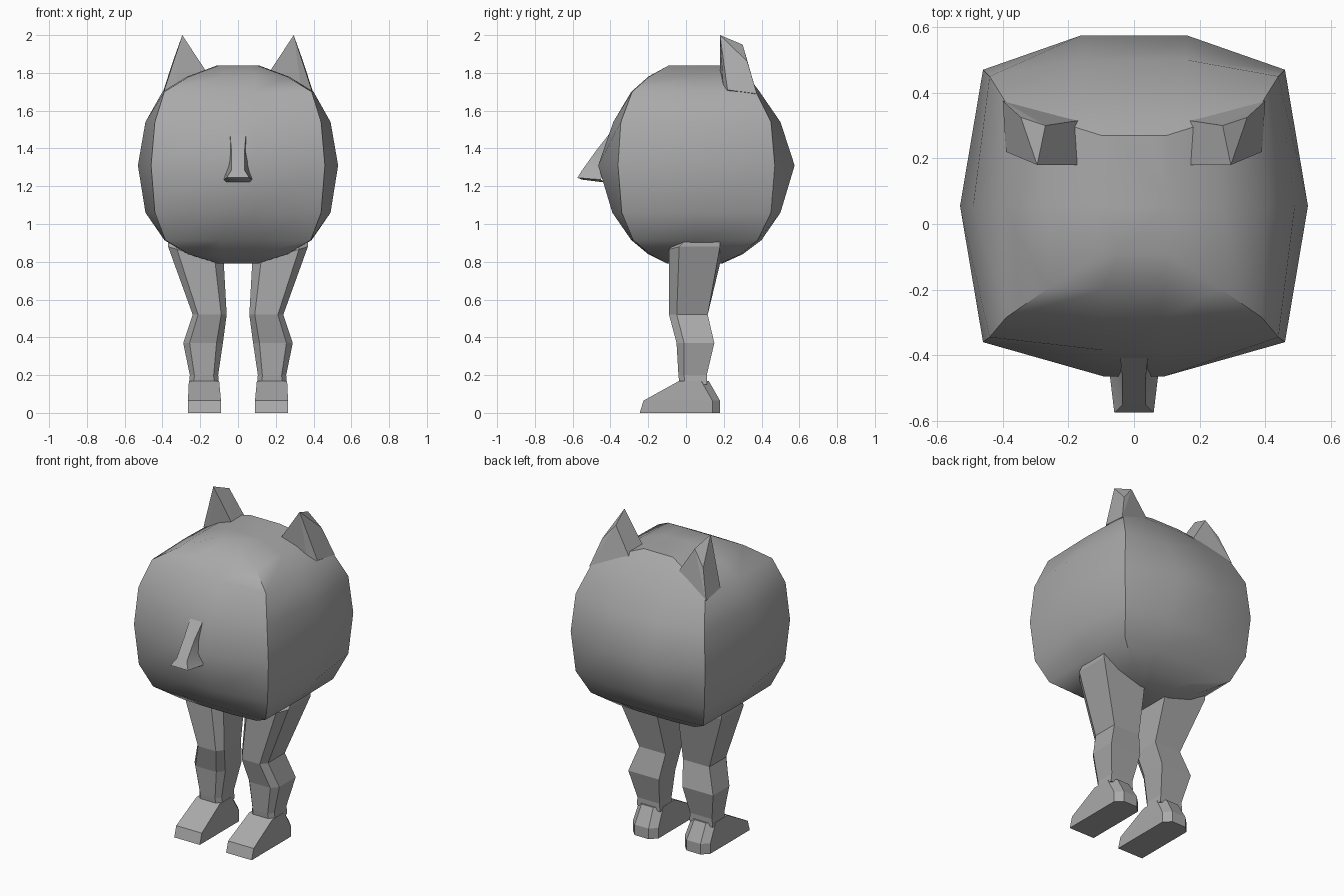
import bpy, bmesh, math

cube = bpy.data.objects.get("Cube")
if cube:
    bpy.data.objects.remove(cube, do_unlink=True)

grey = bpy.data.materials.new("plain grey")
grey.use_nodes = True
COLOUR = (0.4, 0.4, 0.4, 1)
grey.diffuse_color = COLOUR
grey.node_tree.nodes["Principled BSDF"].inputs["Base Color"].default_value = COLOUR


def finish(name, bm, smooth=None):
    bmesh.ops.recalc_face_normals(bm, faces=bm.faces)
    mesh = bpy.data.meshes.new(name)
    bm.to_mesh(mesh)
    bm.free()
    mesh.materials.append(grey)
    ob = bpy.data.objects.new(name, mesh)
    bpy.context.collection.objects.link(ob)
    if smooth:
        bpy.ops.object.select_all(action='DESELECT')
        ob.select_set(True)
        bpy.context.view_layer.objects.active = ob
        bpy.ops.object.shade_smooth_by_angle(angle=math.radians(smooth))
    return ob


def loft(name, rings, smooth=None):
    """Skin a stack of rings and cap both ends."""
    bm = bmesh.new()
    rows = [[bm.verts.new(p) for p in ring] for ring in rings]
    n = len(rows[0])
    for a, b in zip(rows, rows[1:]):
        for i in range(n):
            j = (i + 1) % n
            bm.faces.new((a[i], a[j], b[j], b[i]))
    bm.faces.new(rows[0])
    bm.faces.new(rows[-1])
    return finish(name, bm, smooth)


def hull(name, points):
    bm = bmesh.new()
    verts = [bm.verts.new(p) for p in points]
    res = bmesh.ops.convex_hull(bm, input=verts)
    junk = {v for v in res["geom_interior"] if isinstance(v, bmesh.types.BMVert)}
    bmesh.ops.delete(bm, geom=list(junk), context='VERTS')
    return finish(name, bm)


# Body: bulging box, one ring per height
def body_ring(z, corner_x, side_x, front_corner, front, back_corner, back):
    fx, bx = min(0.09, corner_x * 0.5), min(0.16, corner_x * 0.5)
    mid = 0.055
    half = [(fx, front), (corner_x, front_corner), (side_x, mid),
            (corner_x, back_corner), (bx, back)]
    return [(x, y, z) for x, y in half] + [(-x, y, z) for x, y in reversed(half)]


loft("body", [body_ring(*r) for r in (
    (0.79, 0.10, 0.11, -0.10, -0.10, 0.18, 0.19),
    (0.84, 0.26, 0.27, -0.19, -0.20, 0.29, 0.30),
    (0.915, 0.385, 0.39, -0.28, -0.29, 0.38, 0.40),
    (1.06, 0.44, 0.49, -0.34, -0.39, 0.45, 0.50),
    (1.31, 0.46, 0.53, -0.36, -0.465, 0.47, 0.575),
    (1.54, 0.44, 0.49, -0.345, -0.385, 0.45, 0.50),
    (1.70, 0.39, 0.40, -0.285, -0.29, 0.37, 0.39),
    (1.78, 0.26, 0.27, -0.195, -0.20, 0.32, 0.33),
    (1.84, 0.10, 0.11, -0.09, -0.09, 0.27, 0.27))], smooth=40)


# Nose: narrow bridge that flares at the tip
def nose_ring(front_x, front_y, front_z, back_x, back_y, back_z):
    return [(front_x, front_y, front_z), (back_x, back_y, back_z),
            (-back_x, back_y, back_z), (-front_x, front_y, front_z)]


loft("nose", [nose_ring(*r) for r in (
    (0.045, -0.38, 1.51, 0.05, -0.33, 1.48),
    (0.035, -0.475, 1.39, 0.045, -0.41, 1.37),
    (0.035, -0.55, 1.285, 0.065, -0.44, 1.27),
    (0.06, -0.575, 1.245, 0.075, -0.45, 1.235),
    (0.05, -0.55, 1.235, 0.06, -0.43, 1.22))], smooth=40)


# Legs: six-sided section with chamfered front edges, outer side raised at the hip
def leg_ring(s, x0, x1, y0, y1, z, rise=0):
    cx, cy = (x1 - x0) * 0.16, (y1 - y0) * 0.2
    pts = [(x0 + cx, y0), (x1 - cx, y0), (x1, y0 + cy),
           (x1, y1), (x0, y1), (x0, y0 + cy)]
    return [(s * x, y, z + rise * (x - x0) / (x1 - x0)) for x, y in pts]


LEG = ((0.10, 0.26, -0.035, 0.11, 0.15), (0.105, 0.255, -0.04, 0.11, 0.20),
       (0.08, 0.29, -0.05, 0.15, 0.37), (0.06, 0.24, -0.09, 0.115, 0.52),
       (0.075, 0.37, -0.09, 0.18, 0.79, 0.09), (0.10, 0.37, -0.04, 0.18, 0.87, 0.05))


# Feet: wedge with chamfered heel
def foot_ring(s, x0, x1, y0, y1, z):
    c = 0.04
    pts = [(x0, y0), (x1, y0), (x1, y1 - c), (x1 - c, y1), (x0 + c, y1), (x0, y1 - c)]
    return [(s * x, y, z) for x, y in pts]


FOOT = ((0.09, 0.265, -0.245, 0.18, 0), (0.09, 0.265, -0.225, 0.18, 0.065),
        (0.10, 0.26, -0.035, 0.12, 0.17))

# Ears: triangular wedges leaning back
EAR = ((0.295, 0.18, 2.0), (0.17, 0.18, 1.81), (0.39, 0.22, 1.71),
       (0.27, 0.30, 1.95), (0.345, 0.325, 1.86), (0.17, 0.315, 1.79),
       (0.40, 0.375, 1.69), (0.34, 0.20, 1.68), (0.20, 0.20, 1.74))

for side, s in (("left", 1), ("right", -1)):
    loft(side + "_leg", [leg_ring(s, *r) for r in LEG])
    loft(side + "_foot", [foot_ring(s, *r) for r in FOOT])
    hull(side + "_ear", [(s * x, y, z) for x, y, z in EAR])
